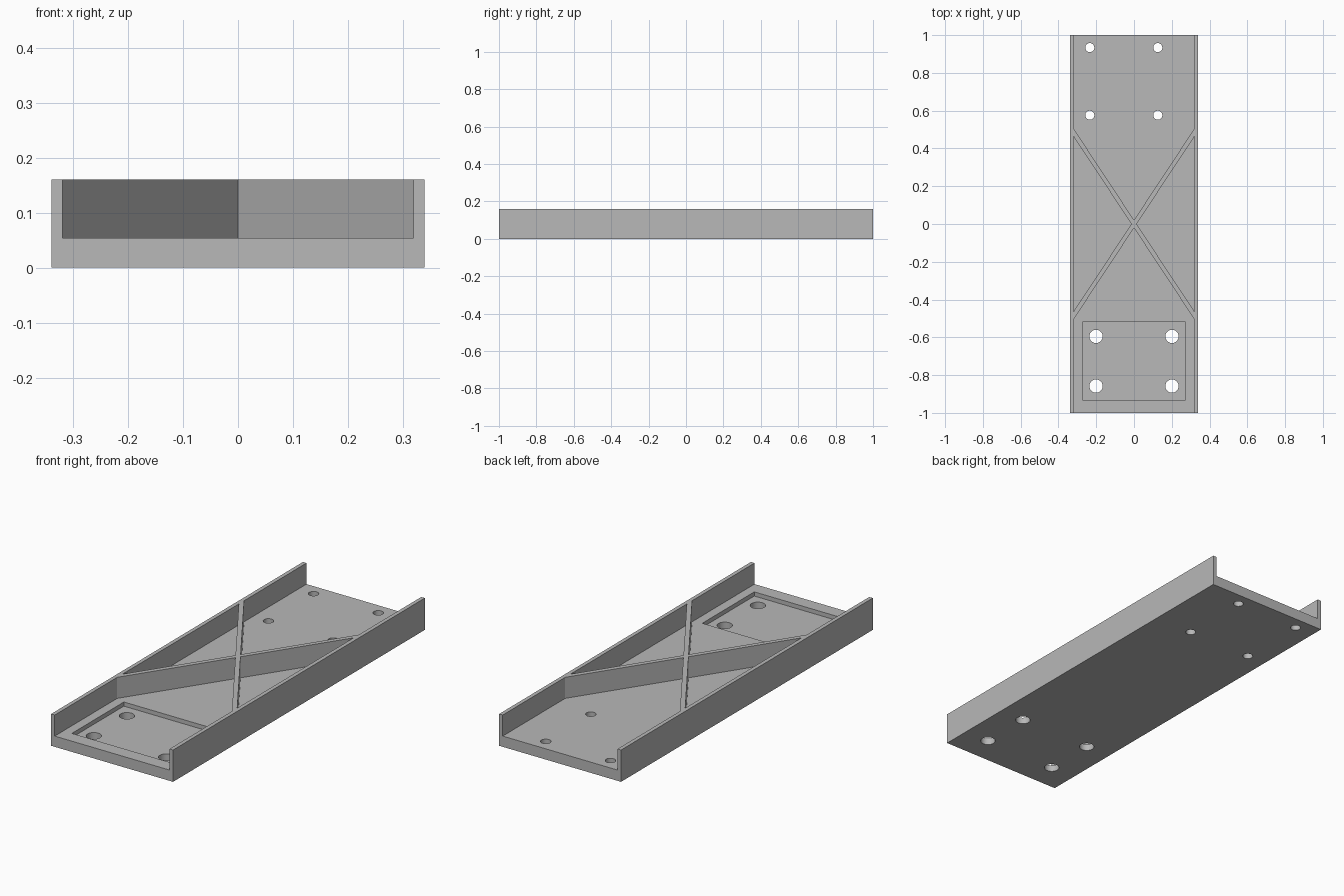
import bpy
import bmesh

cube = bpy.data.objects.get("Cube")
if cube:
    bpy.data.objects.remove(cube, do_unlink=True)

HALF_W, INNER_W, HALF_L = 0.339, 0.319, 1.0
FLOOR, TOP = 0.054, 0.16
POCKET_DEPTH = 0.021

grey = bpy.data.materials.new("plain_grey")
grey.use_nodes = True
colour = (0.48, 0.48, 0.48, 1.0)
grey.diffuse_color = colour
grey.node_tree.nodes["Principled BSDF"].inputs["Base Color"].default_value = colour


def extrude(name, outline, offset):
    """Solid made by pushing a closed outline along an offset."""
    bm = bmesh.new()
    face = bm.faces.new([bm.verts.new(p) for p in outline])
    moved = bmesh.ops.extrude_face_region(bm, geom=[face])["geom"]
    verts = [v for v in moved if isinstance(v, bmesh.types.BMVert)]
    bmesh.ops.translate(bm, verts=verts, vec=offset)
    bmesh.ops.recalc_face_normals(bm, faces=bm.faces[:])
    mesh = bpy.data.meshes.new(name)
    bm.to_mesh(mesh)
    bm.free()
    mesh.materials.append(grey)
    obj = bpy.data.objects.new(name, mesh)
    bpy.context.collection.objects.link(obj)
    return obj


def activate(obj):
    bpy.ops.object.select_all(action="DESELECT")
    obj.select_set(True)
    bpy.context.view_layer.objects.active = obj


def cut(target, cutter):
    """Subtract the cutter from the target, then discard it."""
    mod = target.modifiers.new("cut", "BOOLEAN")
    mod.operation = "DIFFERENCE"
    mod.solver = "EXACT"
    mod.object = cutter
    activate(target)
    bpy.ops.object.modifier_apply(modifier=mod.name)
    bpy.data.objects.remove(cutter, do_unlink=True)


def drill(target, x, y, radius):
    bpy.ops.mesh.primitive_cylinder_add(vertices=48, radius=radius, depth=0.3,
                                        location=(x, y, 0.0))
    cutter = bpy.context.object
    cutter.data.materials.append(grey)
    cut(target, cutter)


# Channel: floor with two side walls
half = [(HALF_W, 0), (HALF_W, TOP), (INNER_W, TOP), (INNER_W, FLOOR)]
profile = half + [(-x, z) for x, z in reversed(half)]
channel = extrude("channel_tray", [(x, -HALF_L, z) for x, z in profile],
                  (0, 2 * HALF_L, 0))

# Shallow rectangular pocket near the front
pocket = [(-0.272, -0.931), (0.272, -0.931), (0.272, -0.518), (-0.272, -0.518)]
cut(channel, extrude("pocket_cutter",
                     [(x, y, FLOOR - POCKET_DEPTH) for x, y in pocket],
                     (0, 0, 0.1)))

# Large front holes and small rear holes
for xs, ys, radius in (((-0.201, 0.201), (-0.858, -0.595), 0.035),
                       ((-0.234, 0.126), (0.576, 0.934), 0.024)):
    for x in xs:
        for y in ys:
            drill(channel, x, y, radius)

activate(channel)
bpy.ops.object.shade_smooth_by_angle()

# Crossed braces between the walls, as one X-shaped outline
END, THICK = 0.483, 0.021
GAP = THICK * INNER_W / END
arm = [(INNER_W, END - THICK), (INNER_W, END + THICK), (0, THICK),
       (-INNER_W, END + THICK), (-INNER_W, END - THICK), (-GAP, 0)]
cross = arm + [(-x, -y) for x, y in arm]
extrude("cross_brace", [(x, y, FLOOR) for x, y in cross], (0, 0, TOP - FLOOR))
